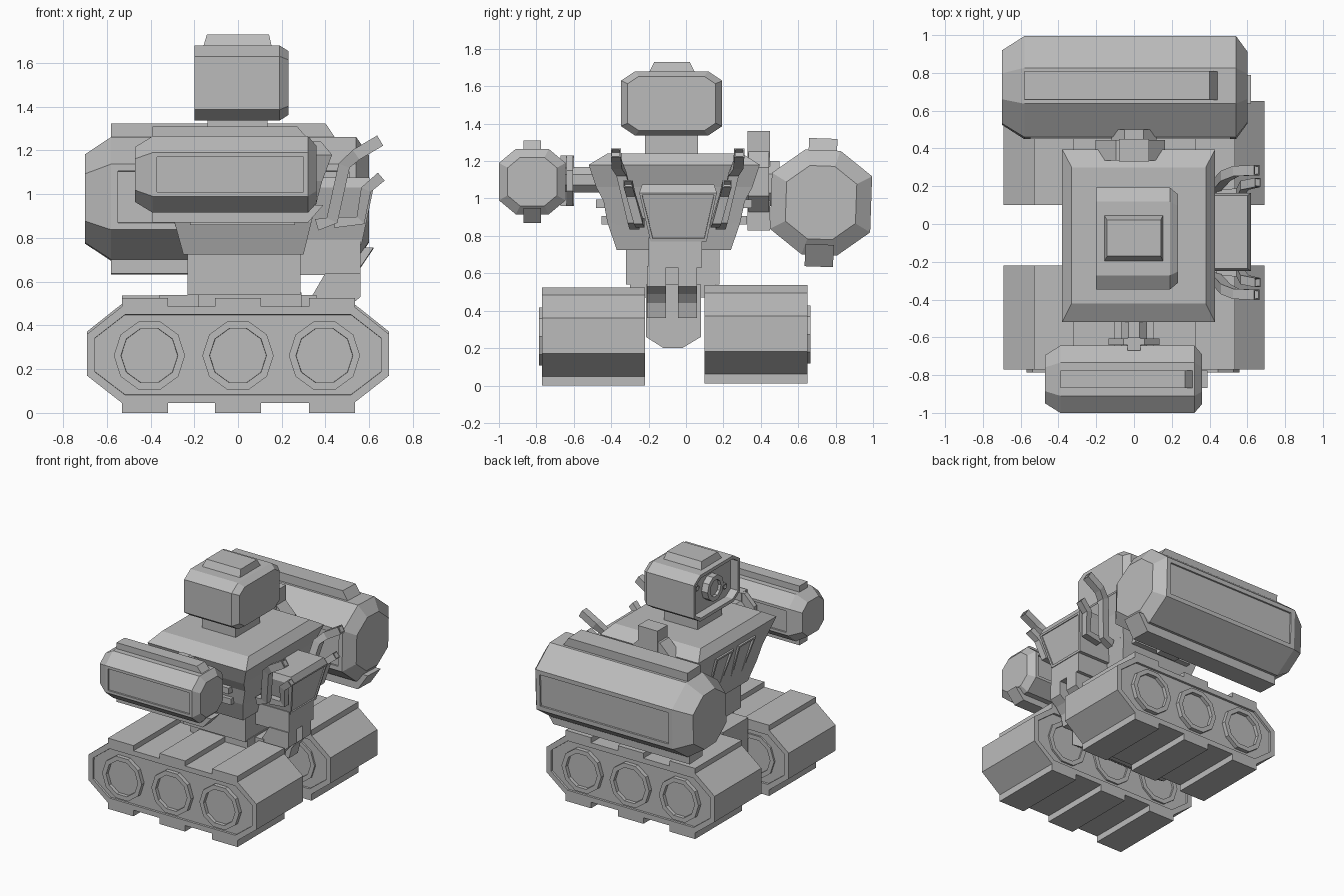
import bpy, bmesh, math
from mathutils import Vector

if "Cube" in bpy.data.objects:
    bpy.data.objects.remove(bpy.data.objects["Cube"], do_unlink=True)

grey = bpy.data.materials.new("plain_grey")
grey.use_nodes = True
grey.diffuse_color = (0.5, 0.5, 0.5, 1)
grey.node_tree.nodes["Principled BSDF"].inputs["Base Color"].default_value = (0.5, 0.5, 0.5, 1)


def loft(name, rings, recess=()):
    """Skin closed rings; recess holds (direction, rim width, depth) panels."""
    bm = bmesh.new()
    vs = [[bm.verts.new(p) for p in r] for r in rings]
    n = len(vs[0])
    for a, b in zip(vs, vs[1:]):
        for i in range(n):
            j = (i + 1) % n
            bm.faces.new((a[i], a[j], b[j], b[i]))
    bm.faces.new(vs[0])
    bm.faces.new(vs[-1])
    bmesh.ops.recalc_face_normals(bm, faces=bm.faces[:])
    for direction, rim, depth in recess:
        bm.normal_update()
        d = Vector(direction)
        face = max((f for f in bm.faces if f.normal.dot(d) > 0.9), key=lambda f: f.calc_area())
        bmesh.ops.inset_individual(bm, faces=[face], thickness=rim)
        bmesh.ops.inset_individual(bm, faces=[face], thickness=0.001, depth=-depth)
    me = bpy.data.meshes.new(name)
    bm.to_mesh(me)
    bm.free()
    me.materials.append(grey)
    ob = bpy.data.objects.new(name, me)
    bpy.context.collection.objects.link(ob)
    return ob


def rect(z, x0, x1, y0, y1):
    return [(x0, y0, z), (x1, y0, z), (x1, y1, z), (x0, y1, z)]


def box(name, x0, x1, y0, y1, z0, z1):
    return loft(name, [rect(z0, x0, x1, y0, y1), rect(z1, x0, x1, y0, y1)])


def prism_y(name, profile, y0, y1, recess=()):
    return loft(name, [[(x, y, z) for x, z in profile] for y in (y0, y1)], recess)


def polygon(x, z, r, n, turn=0):
    return [(x + r * math.cos(turn + i * math.tau / n), z + r * math.sin(turn + i * math.tau / n))
            for i in range(n)]


def octagon(x, yc, zc, hy, hz, cy, cz, tilt=0):
    pts = []
    for sy, sz, first in ((1, 1, 0), (-1, 1, 1), (-1, -1, 0), (1, -1, 1)):
        pair = [(sy * hy, sz * (hz - cz)), (sy * (hy - cy), sz * hz)]
        pts += pair[::-1] if first else pair
    c, s = math.cos(tilt), math.sin(tilt)
    return [(x, yc + y * c - z * s, zc + y * s + z * c) for y, z in pts]


# Tracks with raised treads and ten-sided wheels
side = [(0.69, 0.17), (0.69, 0.36), (0.53, 0.487), (-0.53, 0.487),
        (-0.69, 0.36), (-0.69, 0.17), (-0.53, 0.045), (0.53, 0.045)]
for label, y0, y1, lift, outer in (("right", -0.77, -0.22, 0, -1), ("left", 0.1, 0.65, 0.012, 1)):
    prof = [(x, z + lift) for x, z in side]
    prism_y(label + "_track", prof, y0, y1, [((0, -1, 0), 0.04, 0.015), ((0, 1, 0), 0.04, 0.015)])
    for x in (-0.425, 0, 0.43):
        box(label + "_top_tread", x - 0.105, x + 0.105, y0, y1, 0.48 + lift, 0.525 + lift)
        box(label + "_bottom_tread", x - 0.105, x + 0.105, y0, y1, lift, 0.05 + lift)
    for x in (-0.405, 0, 0.395):
        w0, w1 = (y0 - 0.015, y1 - 0.002) if outer < 0 else (y0 + 0.002, y1 + 0.015)
        prism_y(label + "_wheel", polygon(x, 0.262 + lift, 0.163, 10), w0, w1,
                [((0, -1, 0), 0.033, 0.025), ((0, 1, 0), 0.033, 0.025)])

# Hull between the tracks
hull = [(-0.215, 0.26), (-0.12, 0.2), (-0.02, 0.2), (0.08, 0.26), (0.08, 0.54), (-0.215, 0.54)]
loft("hull", [[(x, y, z) for y, z in hull] for x in (-0.36, 0.36)])
box("turntable", -0.18, 0.29, -0.3, 0.16, 0.47, 0.55)
box("waist", -0.23, 0.285, -0.32, 0.18, 0.54, 0.85)

# Rear bracket with two curved struts
box("rear_bracket", 0.26, 0.56, -0.2, 0.085, 0.63, 0.79)
strut = [(0.40, 0.64), (0.56, 0.64), (0.56, 0.53), (0.51, 0.49), (0.47, 0.44),
         (0.45, 0.36), (0.33, 0.36), (0.33, 0.52)]
for y in (-0.148, 0.018):
    prism_y("rear_strut", strut, y - 0.06, y + 0.042)

# Torso, shoulder ledges and side ribs
loft("torso", [rect(0.725, -0.25, 0.30, -0.37, 0.24), rect(0.87, -0.29, 0.335, -0.42, 0.29),
               rect(1.06, -0.34, 0.385, -0.455, 0.33)])
loft("chest", [rect(0.85, -0.285, 0.33, -0.37, 0.24), rect(1.06, -0.34, 0.385, -0.48, 0.355),
               rect(1.18, -0.38, 0.43, -0.52, 0.395), rect(1.24, -0.33, 0.38, -0.42, 0.30)])
for sy in (-1, 1):
    for z in (0.86, 0.95):
        yc = -0.063 + sy * (0.36 + (z - 0.86) * 0.3)
        box("side_rib", -0.22, 0.26, yc - 0.03, yc + 0.03, z, z + 0.045)

# Front grille: a framed plate on the sloping chest, with two slots
for y in (-0.19, 0.07):
    frame = [[(-0.275, y + s * w, 0.82) for s in (-1, 1)] + [(-0.23, y + s * w, 0.82) for s in (1, -1)]
             for w in (0.07,)]
    frame += [[(-0.375, y - 0.1, 1.12), (-0.375, y + 0.1, 1.12), (-0.30, y + 0.1, 1.12), (-0.30, y - 0.1, 1.12)]]
    loft("front_grille", frame, [((-1, 0, -0.33), 0.025, 0.02)])

# Backpack
loft("backpack", [rect(0.77, 0.25, 0.565, -0.19, 0.11), rect(1.03, 0.3, 0.62, -0.25, 0.165),
                  rect(1.075, 0.3, 0.6, -0.235, 0.15)], [((1, 0, -0.2), 0.02, 0.008)])


def pipe(name, path, r):
    """Square pipe along a path, with a hollow tip."""
    pts = [Vector(p) for p in path]
    rings = []
    for i, p in enumerate(pts):
        t = pts[min(i + 1, len(pts) - 1)] - pts[max(i - 1, 0)]
        u = Vector((t.z, 0, -t.x)).normalized() * r
        v = Vector((0, r, 0))
        rings.append([p + u + v, p + u - v, p - u - v, p - u + v])
    end = (pts[-1] - pts[-2]).normalized()
    loft(name, rings, [(end, r * 0.35, 0.03)])


# Exhaust pipes on both sides of the backpack
for sy in (-1, 1):
    c = -0.045
    pipe("tall_exhaust", [(0.36, c + sy * 0.23, 0.86), (0.43, c + sy * 0.24, 0.88),
                          (0.485, c + sy * 0.3, 1.13), (0.54, c + sy * 0.325, 1.18),
                          (0.65, c + sy * 0.33, 1.245)], 0.027)
    pipe("short_exhaust", [(0.44, c + sy * 0.2, 0.87), (0.56, c + sy * 0.21, 0.88),
                           (0.585, c + sy * 0.25, 1.02), (0.655, c + sy * 0.265, 1.08)], 0.024)

# Neck and head with a hollow face, lens and studs
box("neck", -0.14, 0.135, -0.22, 0.065, 1.2, 1.36)
loft("head", [octagon(-0.2, -0.077, 1.508, 0.27, 0.172, 0.075, 0.05),
              octagon(0.19, -0.077, 1.508, 0.27, 0.172, 0.075, 0.05),
              octagon(0.232, -0.077, 1.508, 0.235, 0.145, 0.06, 0.04)],
     [((-1, 0, 0), 0.025, 0.06)])
loft("head_cap", [rect(1.67, -0.16, 0.155, -0.2, 0.05), rect(1.73, -0.142, 0.142, -0.17, 0.02)])
for name, y, z, r, tip in (("lens", -0.077, 1.508, 0.095, -0.19),
                           ("left_stud", 0.085, 1.56, 0.022, -0.155),
                           ("right_stud", -0.24, 1.45, 0.022, -0.155)):
    loft(name, [[(x, a, b) for a, b in polygon(y, z, r, 10)] for x in (-0.13, tip)],
         [((-1, 0, 0), r * 0.35, 0.02)])


def cannon(name, yc, zc, hy, hz, cy, cz, xs, ends, ridge, tilt):
    """Eight-sided arm pod with tapered ends, side panels and two ridges."""
    def ring(x, k):
        return octagon(x, yc, zc, hy * k, hz * k, cy * k, cz * k, tilt)
    c, s = math.cos(tilt), math.sin(tilt)
    rim = hz * 0.16
    loft(name, [ring(xs[0], ends[0]), ring(xs[1], 1), ring(xs[2], 1), ring(xs[3], ends[1])],
         [((0, c, s), rim, 0.012), ((0, -c, -s), rim, 0.012)])
    w, h, x0, x1, slope = ridge
    for up in (1, -1):
        top = x1 if up > 0 else xs[2]
        prof = [(x0, hz * 0.8), (x0, h), (top, h), (top + slope, hz * 0.8)]
        loft(name + ("_top_ridge" if up > 0 else "_bottom_ridge"),
             [[(x, yc + y * c - up * z * s, zc + y * s + up * z * c) for x, z in prof] for y in (-w, w)])


# Right arm
cannon("small_cannon", -0.822, 1.09, 0.178, 0.175, 0.09, 0.075,
       (-0.47, -0.39, 0.32, 0.36), (0.72, 0.74), (0.047, 0.22, -0.39, 0.27, 0.07), 0)
prism_y("small_arm", polygon(0, 1.1, 0.075, 8, math.pi / 8), -0.68, -0.42)
prism_y("small_cuff", polygon(0, 1.095, 0.145, 8, math.pi / 8), -0.64, -0.605)
box("small_clamp", -0.035, 0.035, -0.67, -0.60, 0.96, 1.23)

# Left arm
cannon("big_cannon", 0.722, 0.978, 0.268, 0.28, 0.173, 0.13,
       (-0.70, -0.58, 0.54, 0.60), (0.72, 0.7), (0.076, 0.343, -0.58, 0.4, 0.08), -0.035)
prism_y("big_arm", polygon(0, 1.08, 0.13, 8, math.pi / 8), 0.25, 0.5)
prism_y("big_cuff", polygon(-0.02, 1.09, 0.2, 8, math.pi / 8), 0.335, 0.445)
box("big_clamp", -0.08, 0.08, 0.33, 0.45, 0.83, 1.36)
